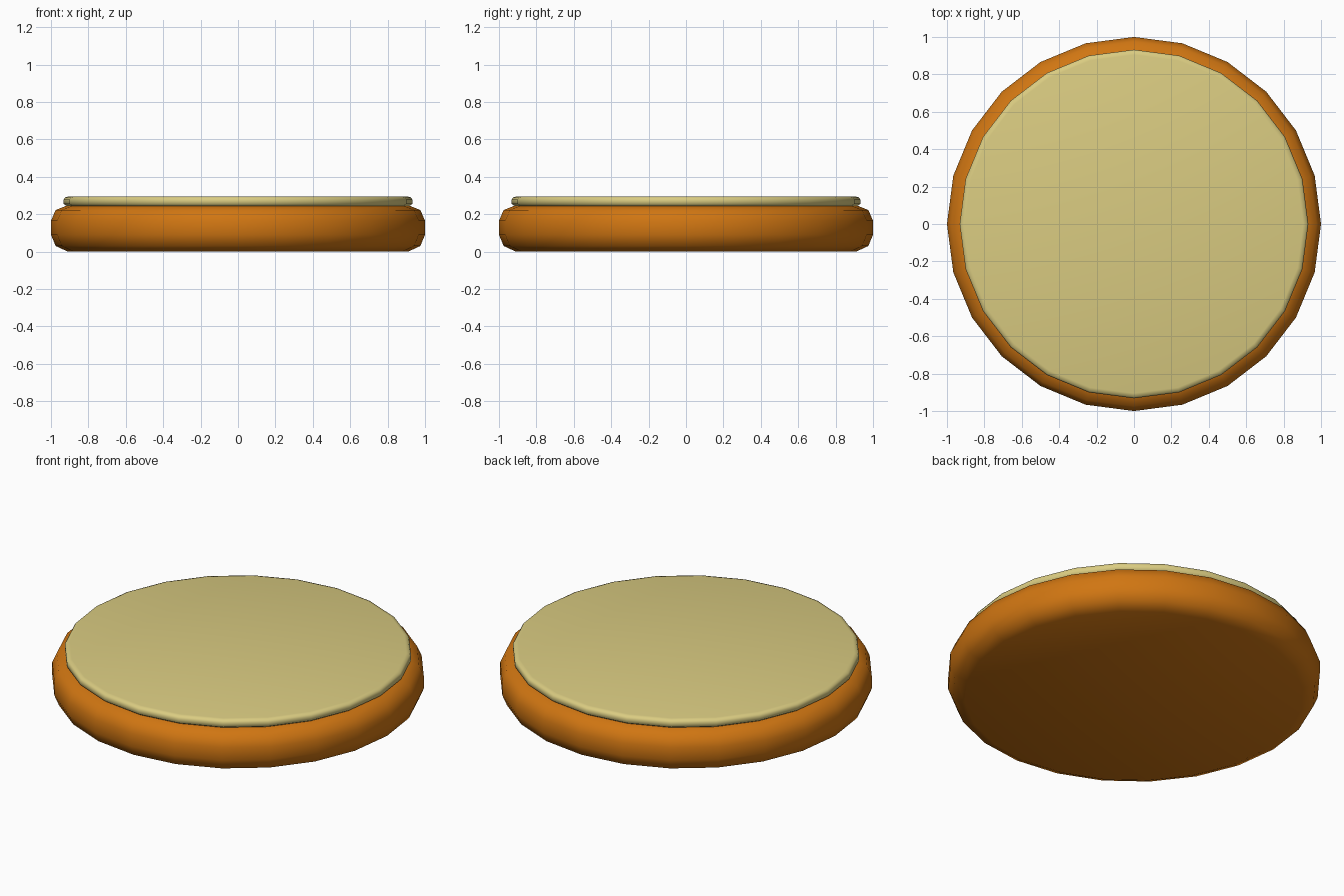
import bpy, bmesh, math

if "Cube" in bpy.data.objects:
    bpy.data.objects.remove(bpy.data.objects["Cube"])

SIDES = 24


def material(name, colour):
    m = bpy.data.materials.new(name)
    m.diffuse_color = (*colour, 1)
    m.use_nodes = True
    m.node_tree.nodes["Principled BSDF"].inputs["Base Color"].default_value = m.diffuse_color
    return m


def disc(name, profile, mat):
    """Closed round solid from (radius, height) pairs, bottom to top."""
    bm = bmesh.new()
    rings = []
    for r, z in profile:
        rings.append([bm.verts.new((r * math.cos(math.tau * i / SIDES),
                                    r * math.sin(math.tau * i / SIDES), z))
                      for i in range(SIDES)])
    for a, b in zip(rings, rings[1:]):
        for i in range(SIDES):
            j = (i + 1) % SIDES
            bm.faces.new((a[i], a[j], b[j], b[i]))
    bm.faces.new(rings[0][::-1])
    bm.faces.new(rings[-1])
    for f in bm.faces:
        f.smooth = True
    me = bpy.data.meshes.new(name)
    bm.to_mesh(me)
    bm.free()
    me.materials.append(mat)
    ob = bpy.data.objects.new(name, me)
    bpy.context.collection.objects.link(ob)
    return ob


biscuit = material("baked orange brown", (0.63, 0.18, 0.006))
icing = material("pale yellow icing", (0.70, 0.60, 0.22))

# Rounded biscuit base
disc("biscuit_base", [(0.91, 0), (0.975, 0.03), (1.0, 0.09), (1.0, 0.165),
                      (0.975, 0.222), (0.91, 0.248)], biscuit)

# Thin icing layer on top
disc("icing_layer", [(0.91, 0.24), (0.932, 0.255), (0.932, 0.278),
                     (0.925, 0.29), (0.905, 0.295)], icing)
